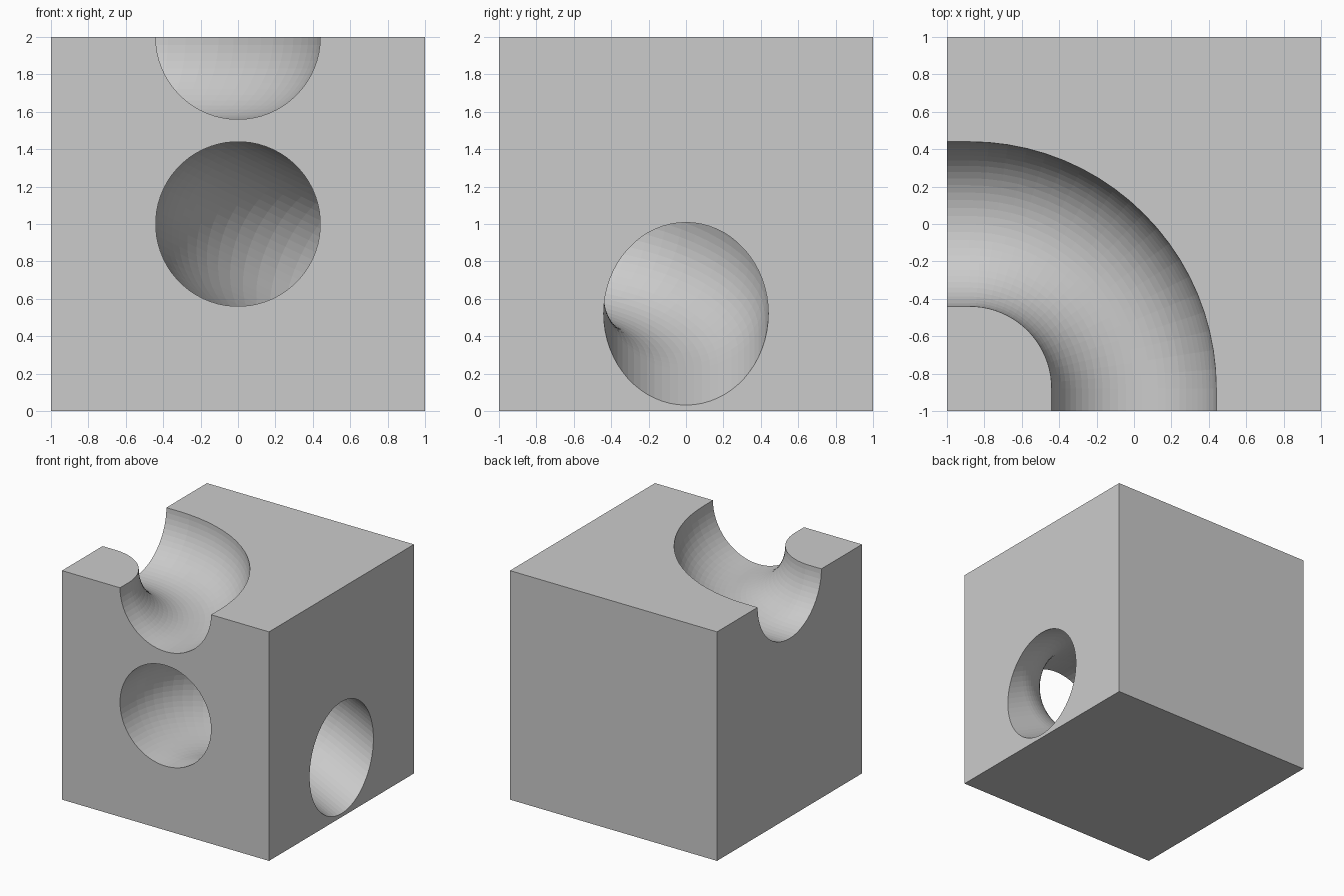
import bpy, bmesh, math
from mathutils import Vector

if "Cube" in bpy.data.objects:
    bpy.data.objects.remove(bpy.data.objects["Cube"])

R = 0.44        # tunnel radius
BEND = 0.88     # centre-line radius of the bends
SIDES = 64
STEPS = 20

grey = bpy.data.materials.new("plain grey")
grey.diffuse_color = (0.6, 0.6, 0.6, 1)
grey.use_nodes = True
grey.node_tree.nodes["Principled BSDF"].inputs["Base Color"].default_value = grey.diffuse_color


def bent_tube(name, corner, d_in, d_out):
    """Tube running along d_in, turning a right angle near corner, leaving along d_out."""
    d_in, d_out = Vector(d_in).normalized(), Vector(d_out).normalized()
    up = d_out.cross(d_in).normalized()
    corner = Vector(corner)
    centre = corner - d_in * BEND + d_out * BEND
    stations = [(corner - d_in * 1.6, d_out)]
    for i in range(STEPS + 1):
        a = math.pi / 2 * i / STEPS
        side = d_out * math.cos(a) - d_in * math.sin(a)   # towards bend centre
        stations.append((centre - side * BEND, side))
    stations.append((corner + d_out * 1.8, -d_in))

    bm = bmesh.new()
    rings = []
    for p, side in stations:
        rings.append([bm.verts.new(p + R * (side * math.cos(t) + up * math.sin(t)))
                      for t in (2 * math.pi * k / SIDES for k in range(SIDES))])
    for r0, r1 in zip(rings, rings[1:]):
        for k in range(SIDES):
            n = (k + 1) % SIDES
            bm.faces.new((r0[k], r0[n], r1[n], r1[k]))
    bm.faces.new(rings[0])
    bm.faces.new(rings[-1])
    bmesh.ops.recalc_face_normals(bm, faces=bm.faces)
    mesh = bpy.data.meshes.new(name)
    bm.to_mesh(mesh)
    bm.free()
    mesh.materials.append(grey)
    ob = bpy.data.objects.new(name, mesh)
    bpy.context.collection.objects.link(ob)
    ob.hide_render = True
    ob.hide_set(True)
    return ob


# Cube block
bpy.ops.mesh.primitive_cube_add(size=2, location=(0, 0, 1))
block = bpy.context.object
block.name = "track_block"
block.data.materials.append(grey)

# Open curved groove on top (left to front), sloping tunnel inside (front to right)
cutters = [
    bent_tube("groove_cutter", (0, 0, 2), (0, 1, 0), (-1, 0, 0)),
    bent_tube("tunnel_cutter", (0, 0, 1), (0, 1, 0), (1, 0, -0.48)),
]
for c in cutters:
    mod = block.modifiers.new(c.name, 'BOOLEAN')
    mod.operation = 'DIFFERENCE'
    mod.solver = 'EXACT'
    mod.object = c

# Bake the cuts and drop the cutters
bpy.context.view_layer.update()
deps = bpy.context.evaluated_depsgraph_get()
cut = bpy.data.meshes.new_from_object(block.evaluated_get(deps))
block.modifiers.clear()
block.data = cut
for c in cutters:
    bpy.data.objects.remove(c)
